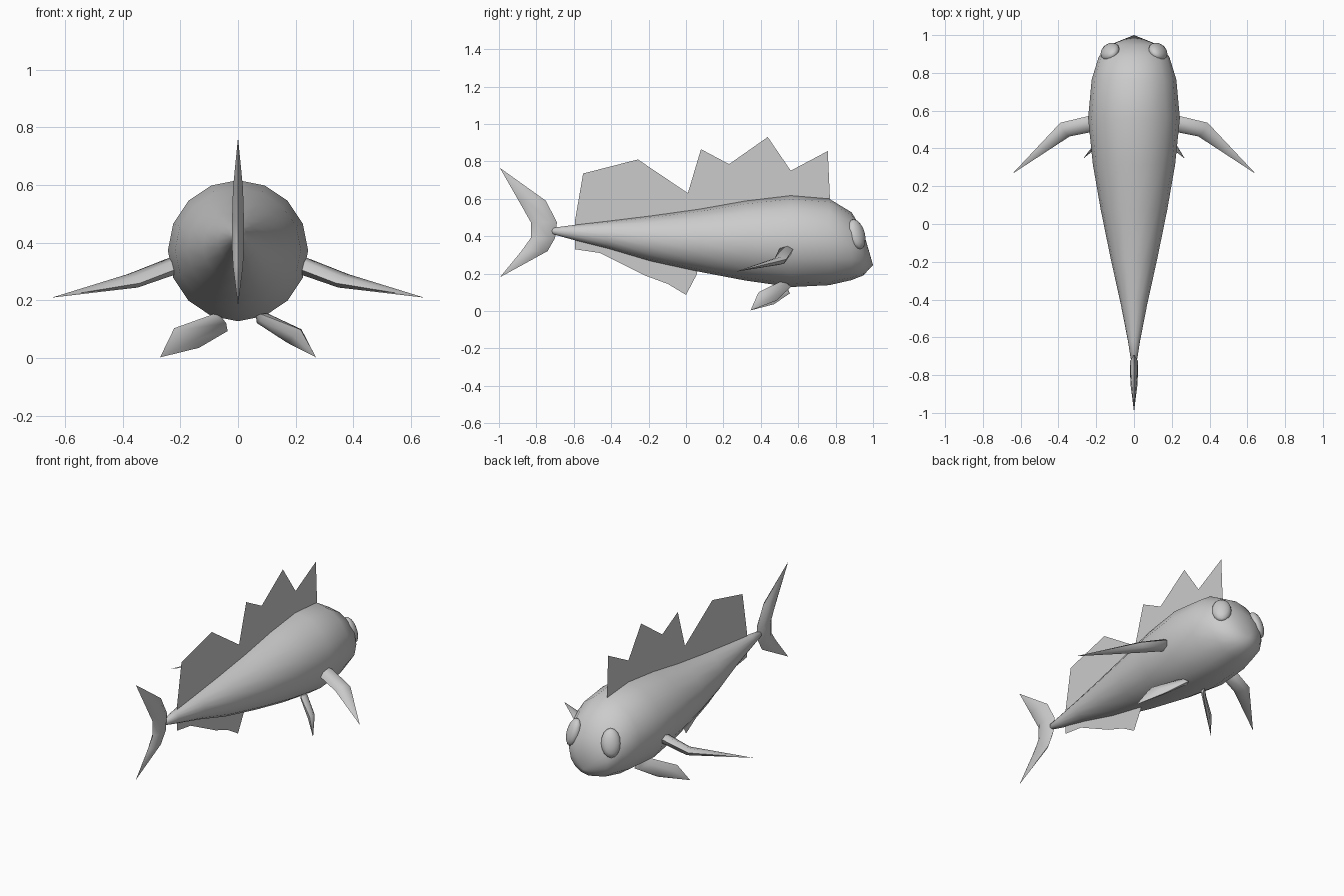
import bpy, bmesh, math
from mathutils import Vector, Matrix

if "Cube" in bpy.data.objects:
    bpy.data.objects.remove(bpy.data.objects["Cube"], do_unlink=True)

grey = bpy.data.materials.new("plain_grey")
grey.use_nodes = True
COLOUR = (0.6, 0.6, 0.6, 1)
grey.diffuse_color = COLOUR
grey.node_tree.nodes["Principled BSDF"].inputs["Base Color"].default_value = COLOUR


def finish(name, bm, smooth=None):
    bmesh.ops.recalc_face_normals(bm, faces=bm.faces)
    mesh = bpy.data.meshes.new(name)
    bm.to_mesh(mesh)
    bm.free()
    mesh.materials.append(grey)
    obj = bpy.data.objects.new(name, mesh)
    bpy.context.scene.collection.objects.link(obj)
    if smooth:
        bpy.ops.object.select_all(action="DESELECT")
        obj.select_set(True)
        bpy.context.view_layer.objects.active = obj
        bpy.ops.object.shade_smooth_by_angle(angle=math.radians(smooth))
    return obj


def loft(name, sections, start, end, sides, smooth):
    """Skin elliptical sections (centre, half axis u, half axis v) between two end points."""
    bm = bmesh.new()
    rings = []
    for c, u, v in sections:
        angles = [2 * math.pi * i / sides for i in range(sides)]
        rings.append([bm.verts.new(Vector(c) + Vector(u) * math.cos(a) + Vector(v) * math.sin(a))
                      for a in angles])
    tips = bm.verts.new(start), bm.verts.new(end)
    for i in range(sides):
        j = (i + 1) % sides
        for a, b in zip(rings, rings[1:]):
            bm.faces.new((a[i], a[j], b[j], b[i]))
        bm.faces.new((tips[0], rings[0][j], rings[0][i]))
        bm.faces.new((tips[1], rings[-1][i], rings[-1][j]))
    return finish(name, bm, smooth)


# Body: y, half width, top, bottom
profile = [(-0.71, 0.018, 0.445, 0.41), (-0.62, 0.032, 0.457, 0.385),
           (-0.42, 0.071, 0.48, 0.335), (-0.19, 0.122, 0.508, 0.267),
           (0.075, 0.176, 0.545, 0.209), (0.316, 0.218, 0.588, 0.163),
           (0.56, 0.243, 0.617, 0.128), (0.765, 0.224, 0.6, 0.138),
           (0.885, 0.187, 0.528, 0.165), (0.948, 0.13, 0.425, 0.19)]
body = [((0, y, (t + b) / 2), (0, 0, (t - b) / 2), (w, 0, 0)) for y, w, t, b in profile]
loft("body", body, (0, -0.73, 0.427), (0, 1.0, 0.246), 16, 60)

# Tail: two pointed lobes, z, front edge, back edge, half thickness
lobes = [(0.32, -0.74, -0.88, 0.02), (0.39, -0.70, -0.83, 0.024),
         (0.475, -0.69, -0.83, 0.024), (0.59, -0.75, -0.895, 0.02)]
tail = [((0, (f + b) / 2, z), (0, (f - b) / 2, 0), (t, 0, 0)) for z, f, b, t in lobes]
loft("tail_fin", tail, (0, -0.995, 0.18), (0, -0.995, 0.765), 6, 50)

# Side and belly fins: jointed blades tapering to a point
for side, s in (("left", 1), ("right", -1)):
    def m(x, y, z):
        return (s * x, y, z)
    loft(side + "_side_fin",
         [(m(0.23, 0.53, 0.318), m(0.01, 0.042, 0.012), m(0.008, -0.01, 0.026)),
          (m(0.365, 0.5, 0.268), m(0.025, 0.036, 0.008), m(0.006, -0.008, 0.022))],
         m(0.19, 0.53, 0.33), m(0.645, 0.265, 0.21), 6, 50)

loft("left_belly_fin",
     [((0.085, 0.52, 0.138), (-0.012, 0.042, -0.008), (0.016, 0, 0.014)),
      ((0.195, 0.435, 0.077), (-0.022, 0.048, -0.022), (0.016, 0.006, 0.014))],
     (0.06, 0.52, 0.16), (0.27, 0.345, 0.003), 6, 50)
loft("right_belly_fin",
     [((-0.07, 0.52, 0.12), (0.034, 0.035, -0.026), (0.014, -0.008, 0.016)),
      ((-0.178, 0.435, 0.07), (0.043, 0.035, -0.034), (0.012, -0.008, 0.014))],
     (-0.07, 0.53, 0.16), (-0.27, 0.345, 0.003), 6, 50)


# Dorsal and anal fins: paper-thin sheets on the centre line
def sheet(name, outline):
    bm = bmesh.new()
    face = bm.faces.new([bm.verts.new((0, y, z)) for y, z in outline])
    bmesh.ops.triangulate(bm, faces=[face])
    finish(name, bm)


sheet("dorsal_fin", [(-0.594, 0.43), (-0.594, 0.48), (-0.55, 0.735), (-0.3, 0.53), (-0.257, 0.81),
                     (0.01, 0.63), (0.08, 0.865), (0.315, 0.74), (0.437, 0.93), (0.56, 0.75),
                     (0.758, 0.855), (0.738, 0.665), (0.77, 0.59), (0.6, 0.54), (0, 0.5)])
sheet("anal_fin", [(-0.594, 0.42), (-0.594, 0.33), (-0.46, 0.31), (-0.353, 0.262), (-0.22, 0.19),
                   (-0.096, 0.144), (-0.027, 0.155), (0, 0.086), (0.06, 0.2), (0.06, 0.25),
                   (-0.2, 0.32)])

# Eyes: flattened ovals lying against the head
for side, s in (("left", 1), ("right", -1)):
    out = Vector((s * 0.6, 0.72, 0.3)).normalized()
    up = (Vector((0, 0, 1)) - out * out.z).normalized()
    across = up.cross(out)
    frame = Matrix((across, up, out)).transposed().to_4x4()
    bm = bmesh.new()
    bmesh.ops.create_uvsphere(bm, u_segments=16, v_segments=8, radius=1)
    bm.transform(Matrix.Translation((s * 0.127, 0.912, 0.41)) @ frame
                 @ Matrix.Diagonal((0.055, 0.084, 0.036, 1)))
    finish(side + "_eye", bm, 60)
